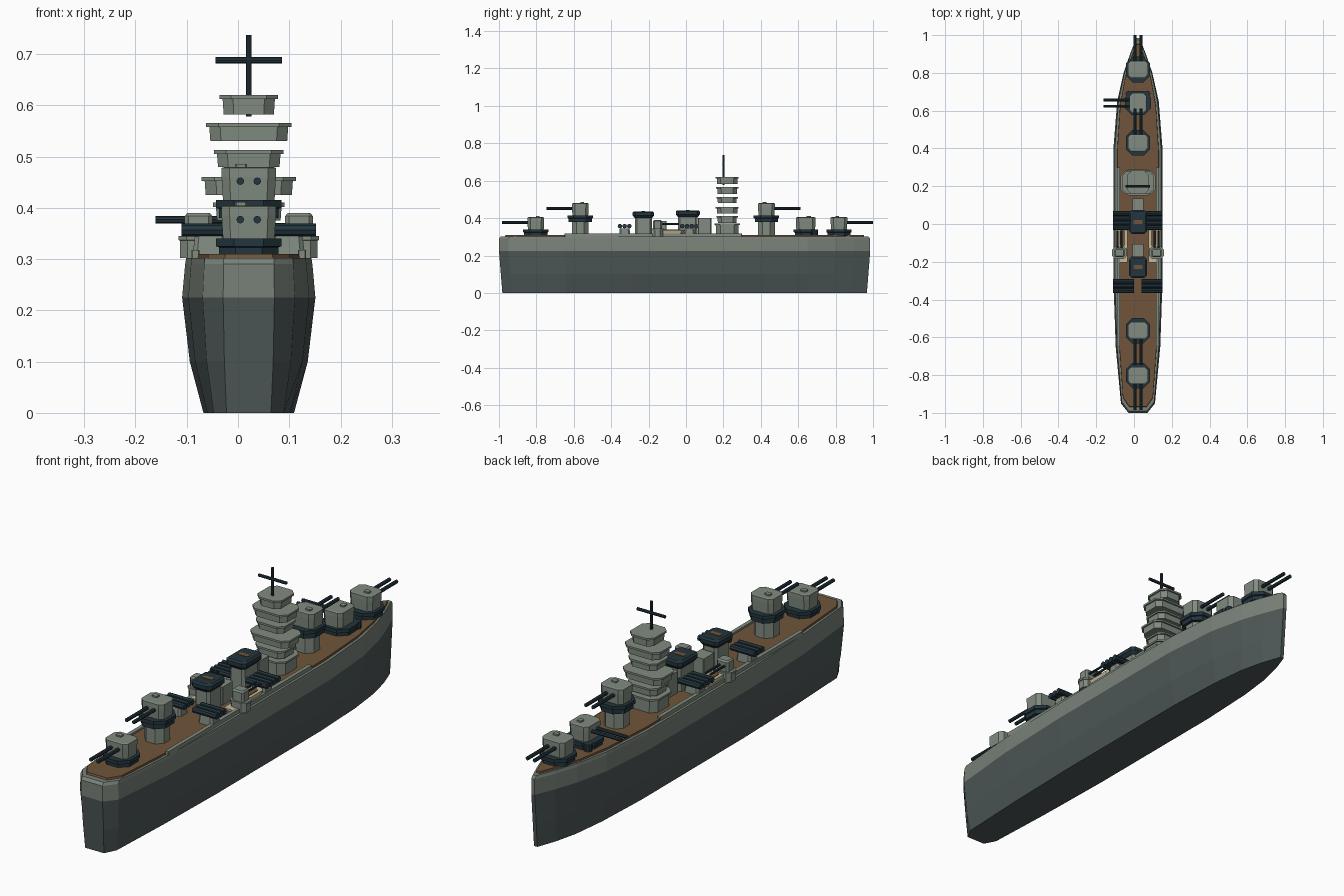
import bpy, bmesh
from math import pi
from mathutils import Matrix, Vector

if "Cube" in bpy.data.objects:
    bpy.data.objects.remove(bpy.data.objects["Cube"])

CX = 0.021  # centreline of the ship


def material(name, rgb):
    m = bpy.data.materials.new(name)
    m.use_nodes = True
    m.diffuse_color = (*rgb, 1)
    m.node_tree.nodes["Principled BSDF"].inputs["Base Color"].default_value = (*rgb, 1)
    return m


GREY = material("light grey", (0.22, 0.26, 0.22))
BAND = material("upper hull grey", (0.19, 0.22, 0.19))
SLATE = material("lower hull slate", (0.075, 0.095, 0.095))
NAVY = material("dark navy", (0.017, 0.036, 0.048))
WOOD = material("deck brown", (0.16, 0.09, 0.043))
BEIGE = material("boat beige", (0.56, 0.48, 0.32))


def finish(name, bm, mats):
    bmesh.ops.recalc_face_normals(bm, faces=bm.faces)
    mesh = bpy.data.meshes.new(name)
    bm.to_mesh(mesh)
    bm.free()
    for m in mats:
        mesh.materials.append(m)
    ob = bpy.data.objects.new(name, mesh)
    bpy.context.collection.objects.link(ob)
    return ob


def loft(bm, rings):
    """Skin closed rings of points and cap both ends."""
    vs = [[bm.verts.new(p) for p in r] for r in rings]
    n = len(vs[0])
    for a, b in zip(vs, vs[1:]):
        for i in range(n):
            j = (i + 1) % n
            bm.faces.new((a[i], a[j], b[j], b[i]))
    bm.faces.new(vs[0][::-1])
    bm.faces.new(vs[-1])


def block(name, at, levels, mat, cut=0.3):
    """Stack of chamfered rectangles; levels are (z, half x, half y)."""
    bm = bmesh.new()
    rings = []
    for z, hx, hy in levels:
        c = cut * min(hx, hy)
        quarter = [(hx, hy - c), (hx - c, hy)]
        pts = quarter + [(-x, y) for x, y in quarter[::-1]]
        pts += [(-x, -y) for x, y in pts]
        rings.append([at @ Vector((x, y, z)) for x, y in pts])
    loft(bm, rings)
    return finish(name, bm, [mat])


def rod(name, a, b, radius, mat, sides=8):
    a, b = Vector(a), Vector(b)
    bm = bmesh.new()
    turn = (b - a).to_track_quat("Z", "Y").to_matrix().to_4x4()
    bmesh.ops.create_cone(bm, cap_ends=True, segments=sides, radius1=radius, radius2=radius,
                          depth=(b - a).length, matrix=Matrix.Translation((a + b) / 2) @ turn)
    return finish(name, bm, [mat])


def place(x, y, z=0, angle=0):
    return Matrix.Translation((x, y, z)) @ Matrix.Rotation(angle, 4, "Z")


# Hull: plan outline from stern to bow, lofted through height levels
PLAN = [(-1, 0.05), (-0.95, 0.09), (-0.65, 0.118), (-0.3, 0.13), (0.4, 0.13),
        (0.65, 0.11), (0.8, 0.076), (0.9, 0.042), (0.985, 0.008)]


def outline(z, width, length):
    side = []
    for y, h in PLAN:
        w = h * (1 - (1 - width) * min(1, h / 0.12))
        side.append((CX + w, y * length, z))
    return side + [(2 * CX - x, y, z) for x, y, z in side[::-1]]


bm = bmesh.new()
loft(bm, [outline(*lv) for lv in ((0, 0.68, 0.982), (0.1, 0.885, 0.99), (0.225, 1, 1),
                                  (0.29, 0.955, 1), (0.302, 0.94, 0.99), (0.302, 0.86, 0.975))])
hull = finish("hull", bm, [SLATE, BAND])
for f in hull.data.polygons:
    f.material_index = int(f.center.z > 0.225)

bm = bmesh.new()
loft(bm, [outline(0.301, 0.85, 0.968), outline(0.31, 0.84, 0.965)])
finish("wooden_deck", bm, [WOOD])

for s in (-1, 1):
    block("side_rail", place(CX + s * 0.104, -0.175), [(0.3, 0.008, 0.475), (0.318, 0.008, 0.475)], GREY)


# Main gun turrets
def turret(name, y, lift, angle):
    at = place(CX, y, 0.305 + lift, angle)
    if lift:
        block(name + "_barbette", place(CX, y), [(0.305, 0.045, 0.045), (0.31 + lift, 0.045, 0.045)], GREY, 0.55)
    block(name + "_ring", at, [(0, 0.058, 0.062), (0.018, 0.058, 0.062), (0.02, 0.064, 0.068),
                               (0.035, 0.064, 0.068)], NAVY, 0.55)
    block(name + "_house", at, [(0.03, 0.05, 0.042), (0.08, 0.053, 0.045), (0.098, 0.053, 0.045),
                                (0.1, 0.046, 0.038)], GREY, 0.35)
    block(name + "_hatch", at @ place(0.015, -0.01), [(0.095, 0.012, 0.01), (0.106, 0.012, 0.01)], GREY)
    for s in (-1, 1):
        rod(name + "_barrel", at @ Vector((s * 0.0165, 0.03, 0.072)),
            at @ Vector((s * 0.0165, 0.182, 0.072)), 0.0075, NAVY)


turret("stern_low_turret", -0.803, 0, pi)
turret("stern_high_turret", -0.565, 0.075, pi)
turret("bow_high_turret", 0.43, 0.075, 0)
turret("middle_turret", 0.64, 0, pi / 2)
turret("bow_low_turret", 0.818, 0, 0)
for s in (-1, 1):
    rod("ring_post", (CX + s * 0.05, 0.69, 0.305), (CX + s * 0.05, 0.69, 0.34), 0.016, NAVY)

# Bridge tower: separate tiers, each with a projecting roof lip
TIERS = [(0.305, 0.37, 0.078, 0.068), (0.375, 0.41, 0.07, 0.058), (0.425, 0.46, 0.092, 0.062),
         (0.48, 0.513, 0.068, 0.058), (0.53, 0.566, 0.083, 0.06), (0.582, 0.62, 0.057, 0.062)]
for z0, z1, hx, hy in TIERS:
    lip = z1 - 0.008
    block("bridge_tier", place(CX, 0.22),
          [(z0, hx - 0.008, hy - 0.008), (lip, hx - 0.006, hy - 0.007), (lip, hx, hy), (z1, hx, hy)], GREY, 0.4)
rod("mast", (CX, 0.2, 0.578), (CX, 0.2, 0.737), 0.0055, NAVY)
rod("mast_crossbar", (CX - 0.065, 0.2, 0.688), (CX + 0.065, 0.2, 0.688), 0.0065, NAVY)


# Funnels with dark flared caps and deckhouses next to them
def funnel(name, y, top, hy):
    at = place(CX, y)
    block(name + "_body", at, [(0.305, 0.036, hy - 0.012), (top - 0.03, 0.034, hy - 0.012)], GREY)
    block(name + "_cap", at, [(top - 0.035, 0.036, hy - 0.01), (top - 0.022, 0.047, hy),
                              (top - 0.006, 0.047, hy), (top, 0.04, hy - 0.008)], NAVY)
    block(name + "_mouth", at, [(top - 0.002, 0.024, 0.01), (top + 0.002, 0.024, 0.01)], WOOD)


funnel("fore_funnel", 0.01, 0.442, 0.064)
funnel("aft_funnel", -0.228, 0.436, 0.057)
block("fore_deckhouse", place(CX, 0.1), [(0.305, 0.03, 0.035), (0.4, 0.03, 0.035)], GREY, 0.1)
block("aft_deckhouse", place(CX, -0.14), [(0.305, 0.03, 0.035), (0.385, 0.03, 0.035)], GREY, 0.1)

for s in (-1, 1):
    # Torpedo tube banks pointing outboard
    for y, count in ((-0.328, 3), (0.018, 4)):
        block("tube_mount", place(CX + s * 0.075, y), [(0.305, 0.035, 0.03), (0.345, 0.03, 0.026)], GREY)
        for i in range(count):
            ty = y + (i - (count - 1) / 2) * 0.025
            rod("torpedo_tube", (CX + s * 0.02, ty, 0.357), (CX + s * 0.131, ty, 0.357), 0.0125, NAVY)

    # Ship's boats with wooden thwarts
    at = place(CX + s * 0.083, -0.075)
    block("boat", at, [(0.308, 0.02, 0.055), (0.336, 0.027, 0.068)], BEIGE, 0.6)
    block("boat_floor", at, [(0.334, 0.014, 0.045), (0.339, 0.014, 0.045)], WOOD, 0.6)
    block("boat_deck", place(CX + s * 0.083, -0.17), [(0.305, 0.028, 0.035), (0.318, 0.028, 0.035)], BEIGE, 0.1)

    # Secondary gun mounts
    at = place(CX + s * 0.098, -0.152)
    block("gun_mount_base", at, [(0.302, 0.036, 0.028), (0.336, 0.036, 0.028), (0.337, 0.039, 0.032),
                                 (0.345, 0.039, 0.032)], GREY, 0.5)
    block("gun_mount_house", at, [(0.345, 0.027, 0.024), (0.384, 0.027, 0.024), (0.39, 0.022, 0.018)], GREY)
    for t in (-1, 1):
        rod("gun_mount_barrel", at @ Vector((t * 0.011, 0.015, 0.368)),
            at @ Vector((t * 0.011, 0.115, 0.368)), 0.005, NAVY)
